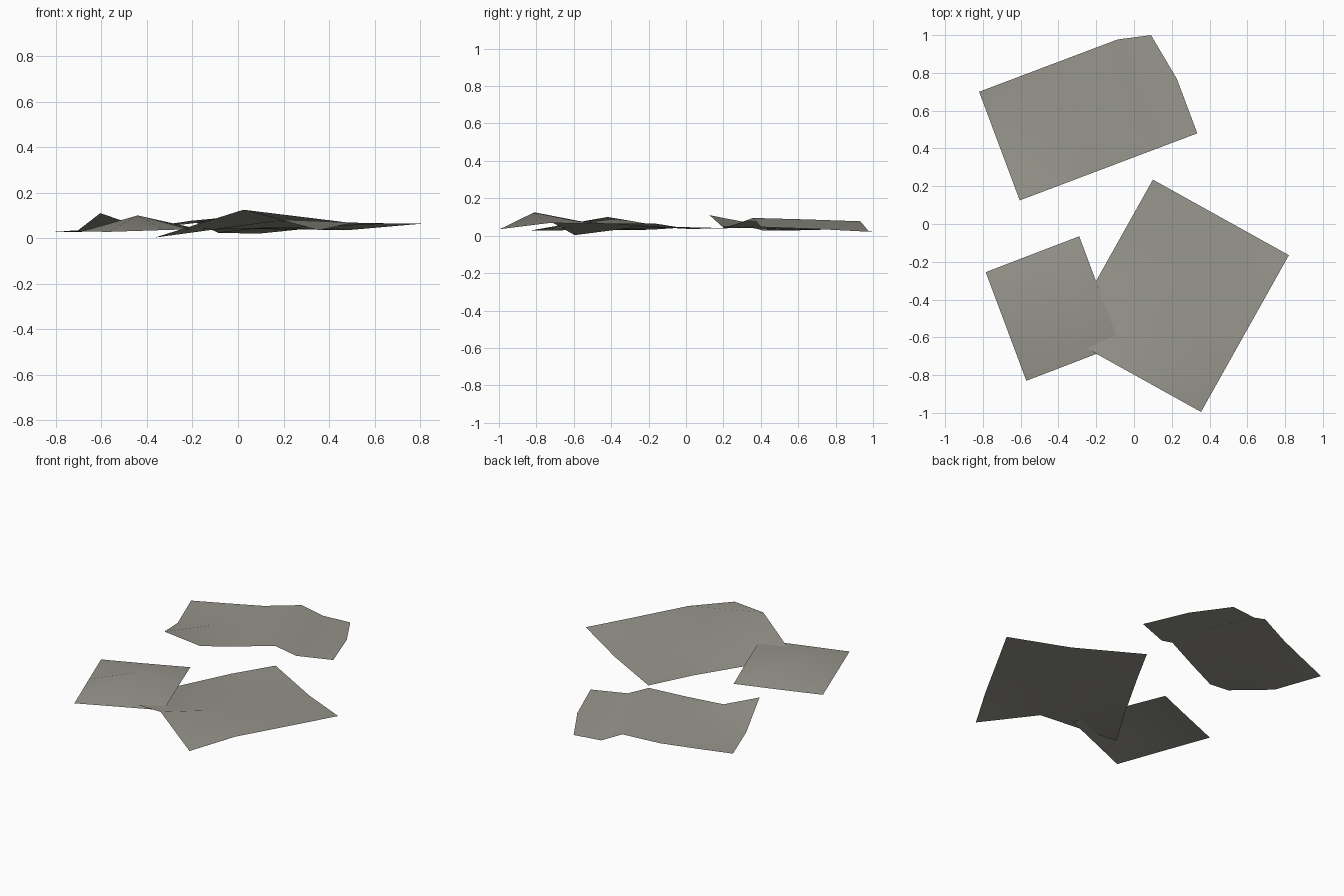
import bpy
import bmesh
from mathutils import Vector

if "Cube" in bpy.data.objects:
    bpy.data.objects.remove(bpy.data.objects["Cube"])

grey = bpy.data.materials.new("warm_grey_paper")
grey.diffuse_color = (0.31, 0.303, 0.262, 1.0)
grey.use_nodes = True
grey.node_tree.nodes["Principled BSDF"].inputs["Base Color"].default_value = grey.diffuse_color


def sheet(name, origin, u_dir, v_dir, us, heights, vs, nudge=None):
    """Creased rectangular sheet: one row of heights per v, one value per u."""
    bm = bmesh.new()
    o, ud, vd = Vector(origin), Vector(u_dir), Vector(v_dir)
    grid = []
    for v, row in zip(vs, heights):
        line = []
        for u, z in zip(us, row):
            p = o + ud * u + vd * v
            line.append(bm.verts.new((p.x, p.y, z)))
        grid.append(line)
    # crumpled far corner
    if nudge:
        grid[-1][-1].co.x += nudge[0]
        grid[-1][-1].co.y += nudge[1]
    for a, b in zip(grid, grid[1:]):
        for i in range(len(us) - 1):
            f = bm.faces.new((a[i], a[i + 1], b[i + 1], b[i]))
            f.smooth = True
    mesh = bpy.data.meshes.new(name)
    bm.to_mesh(mesh)
    bm.free()
    mesh.materials.append(grey)
    obj = bpy.data.objects.new(name, mesh)
    bpy.context.collection.objects.link(obj)
    return obj


# back sheet: lifted front-left corner, ridge and valley near the right end
sheet("back_sheet", (-0.605, 0.125), (0.94, 0.355), (-0.215, 0.575),
      (0, 0.213, 0.43, 0.655, 0.78, 1),
      [(0.11, 0.042, 0.065, 0.095, 0.046, 0.045),
       (0.027, 0.038, 0.055, 0.087, 0.036, 0.034),
       (0.03, 0.037, 0.046, 0.077, 0.024, 0.02)],
      (0, 0.5, 1), nudge=(-0.03, -0.055))

# large right sheet: front edge humped, left corner tucked under the small sheet
sheet("right_sheet", (-0.365, -0.595), (0.72, -0.4), (0.465, 0.83),
      (0, 0.54, 1),
      [(0.003, 0.125, 0.035),
       (0.036, 0.075, 0.067),
       (0.046, 0.05, 0.065),
       (0.04, 0.036, 0.065)],
      (0, 0.31, 0.7, 1))

# small left sheet: gently domed
sheet("left_sheet", (-0.57, -0.83), (0.495, 0.19), (-0.215, 0.575),
      (0, 0.5, 1),
      [(0.028, 0.036, 0.043),
       (0.03, 0.1, 0.045),
       (0.03, 0.034, 0.04)],
      (0, 0.55, 1))
